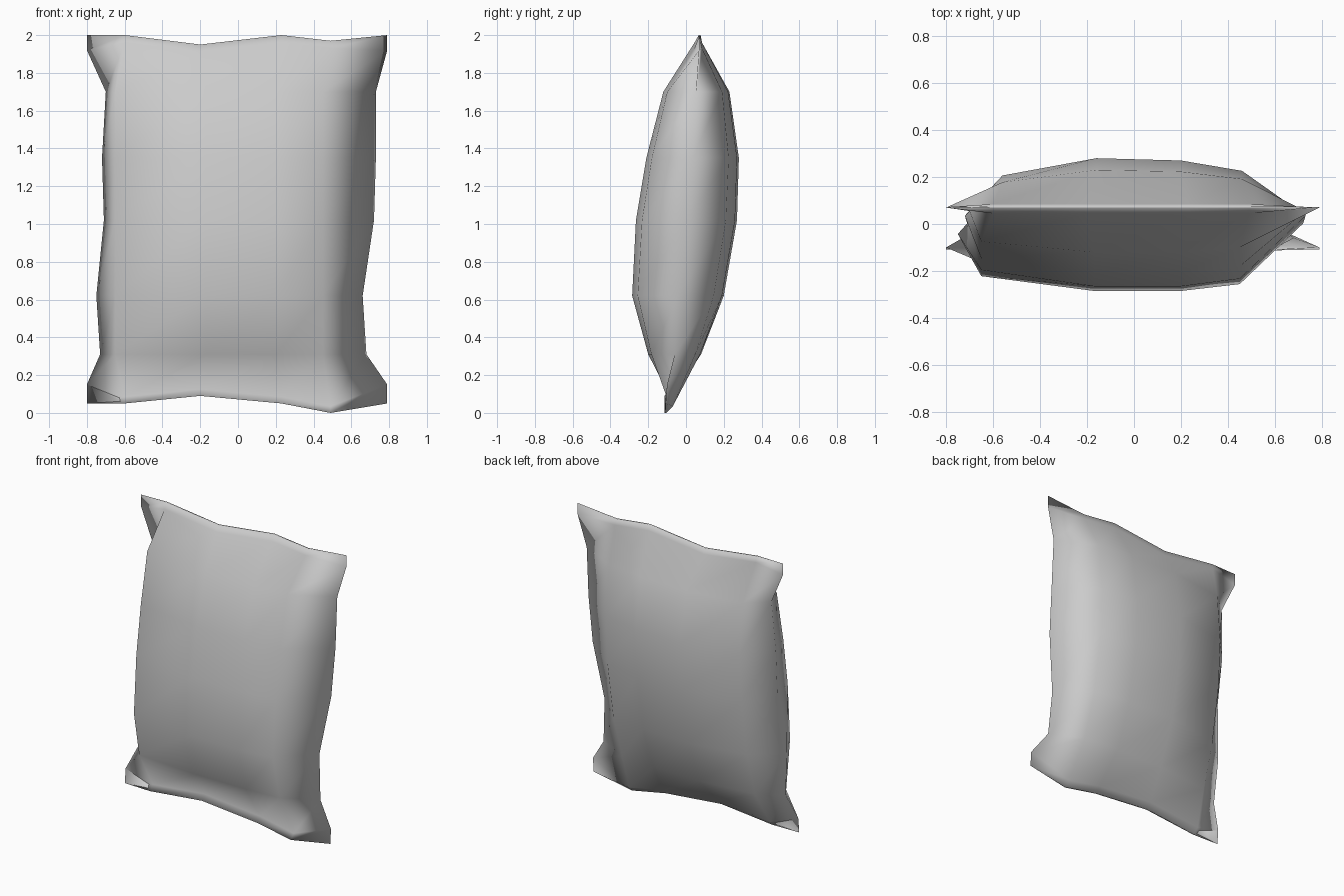
import bpy, bmesh

cube = bpy.data.objects.get("Cube")
if cube:
    bpy.data.objects.remove(cube, do_unlink=True)

foil = bpy.data.materials.new("grey_foil")
foil.use_nodes = True
foil.diffuse_color = (0.6, 0.6, 0.6, 1)
foil.node_tree.nodes["Principled BSDF"].inputs["Base Color"].default_value = foil.diffuse_color

# Body cross-sections: height, side x right, side x left, front y, back y
SECTIONS = [
    (0.31, -0.73, 0.68, -0.20, 0.08),
    (0.62, -0.75, 0.66, -0.285, 0.20),
    (1.02, -0.71, 0.72, -0.265, 0.27),
    (1.35, -0.72, 0.73, -0.21, 0.28),
    (1.70, -0.70, 0.73, -0.12, 0.23),
]
FRONT_X, FRONT_BULGE = (-0.65, -0.17, 0.20, 0.45), (0.74, 1, 1, 0.88)
BACK_X, BACK_BULGE = (-0.56, -0.16, 0.20, 0.46), (0.70, 1, 0.96, 0.78)
SEAL_X = (-0.60, -0.20, 0.23, 0.49)
# Wavy seal edges, from the right corner to the left corner
BOTTOM = (0.05, 0.05, 0.09, 0.05, 0.0, 0.05)
TOP = (2.0, 2.0, 1.95, 2.0, 1.97, 2.0)


def body_ring(z, right, left, front, back):
    mid = (front + back) / 2
    half = (back - front) / 2
    pts = [(right, mid, z)]
    pts += [(x, mid - half * b, z) for x, b in zip(FRONT_X, FRONT_BULGE)]
    pts += [(left, mid, z)]
    pts += [(x, mid + half * b, z) for x, b in reversed(list(zip(BACK_X, BACK_BULGE)))]
    return pts


def seal_ring(wave, corner_z, lift, corner_y, front, back):
    """Flat ring following the wavy edge, moved inward by lift."""
    pts = [(-0.8, corner_y, corner_z)]
    pts += [(x, front, z + lift) for x, z in zip(SEAL_X, wave[1:5])]
    pts += [(0.79, corner_y, corner_z)]
    pts += [(x, back, z + lift) for x, z in reversed(list(zip(SEAL_X, wave[1:5])))]
    return pts


rings = [
    seal_ring(BOTTOM, 0.05, 0, -0.108, -0.115, -0.105),
    seal_ring(BOTTOM, 0.15, 0.035, -0.10, -0.085, -0.07),
    *[body_ring(*s) for s in SECTIONS],
    seal_ring(TOP, 1.92, -0.04, 0.07, 0.045, 0.085),
    seal_ring(TOP, 2.0, 0, 0.072, 0.067, 0.077),
]

# Loft the rings into one closed bag
bm = bmesh.new()
loops = [[bm.verts.new(p) for p in ring] for ring in rings]
for low, high in zip(loops, loops[1:]):
    n = len(low)
    for i in range(n):
        j = (i + 1) % n
        bm.faces.new((low[i], low[j], high[j], high[i]))
# Close both seals with strips across the thin gap
for loop in (loops[0], loops[-1]):
    half = len(loop) // 2
    for i in range(half):
        quad = [loop[i], loop[i + 1], loop[-i - 1], loop[-i]]
        bm.faces.new(list(dict.fromkeys(quad)))
bmesh.ops.recalc_face_normals(bm, faces=bm.faces)
for f in bm.faces:
    f.smooth = True

mesh = bpy.data.meshes.new("bag")
bm.to_mesh(mesh)
bm.free()
mesh.materials.append(foil)
bag = bpy.data.objects.new("bag", mesh)
bpy.context.collection.objects.link(bag)
